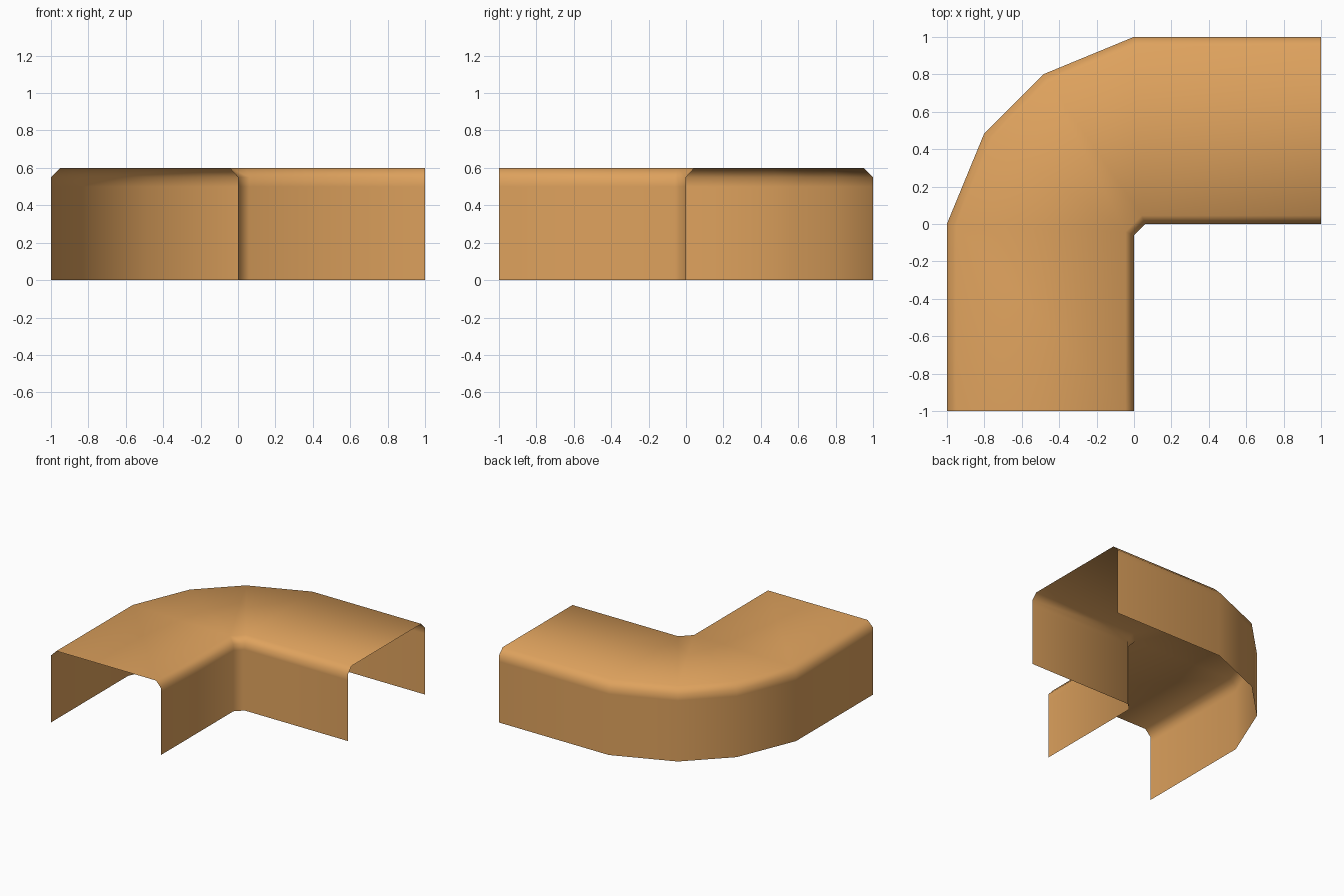
import bpy, bmesh
from mathutils import Vector

if "Cube" in bpy.data.objects:
    bpy.data.objects.remove(bpy.data.objects["Cube"])

# One clay colour
mat = bpy.data.materials.new("warm tan")
mat.diffuse_color = (0.73, 0.36, 0.11, 1)
mat.use_nodes = True
mat.node_tree.nodes["Principled BSDF"].inputs["Base Color"].default_value = mat.diffuse_color

# Plan outlines of the two walls, from the right end to the front end
outer = [(1, 1), (0, 1), (-0.485, 0.8), (-0.8, 0.485), (-1, 0), (-1, -1)]
inner = [(1, 0), (0.06, 0), (0, -0.06), (0, -1)]


def offset(path, d):
    """Shift a polyline sideways (left of travel positive) with mitred corners."""
    pts = [Vector(p) for p in path]
    dirs = [(b - a).normalized() for a, b in zip(pts, pts[1:])]
    norms = [Vector((-t.y, t.x)) for t in dirs]
    result = []
    for i, p in enumerate(pts):
        n1, n2 = norms[max(i - 1, 0)], norms[min(i, len(norms) - 1)]
        m = (n1 + n2).normalized()
        result.append(p + m * (d / m.dot(n1)))
    return result


bm = bmesh.new()


def wall(path, d):
    """Upright wall with a chamfered top; returns the top row of vertices."""
    top = offset(path, d)
    rows = [[bm.verts.new((p[0], p[1], z)) for p in pts]
            for pts, z in ((path, 0), (path, 0.5), (path, 0.55), (top, 0.6))]
    for lo, hi in zip(rows, rows[1:]):
        for i in range(len(path) - 1):
            bm.faces.new((lo[i], lo[i + 1], hi[i + 1], hi[i]))
    return rows[-1]


a = wall(outer, 0.05)
b = wall(inner, -0.045)

# Flat roof fanned between the two walls
match = [b[0], b[1], b[1], b[2], b[2], b[3]]
for i in range(5):
    ring = [a[i], a[i + 1], match[i + 1], match[i]]
    bm.faces.new(list(dict.fromkeys(ring)))

bmesh.ops.recalc_face_normals(bm, faces=bm.faces)
if sum(f.normal.z for f in bm.faces) < 0:
    bmesh.ops.reverse_faces(bm, faces=bm.faces)
for f in bm.faces:
    f.smooth = True
me = bpy.data.meshes.new("corner_channel")
bm.to_mesh(me)
bm.free()
me.materials.append(mat)
bpy.context.collection.objects.link(bpy.data.objects.new("corner_channel", me))
